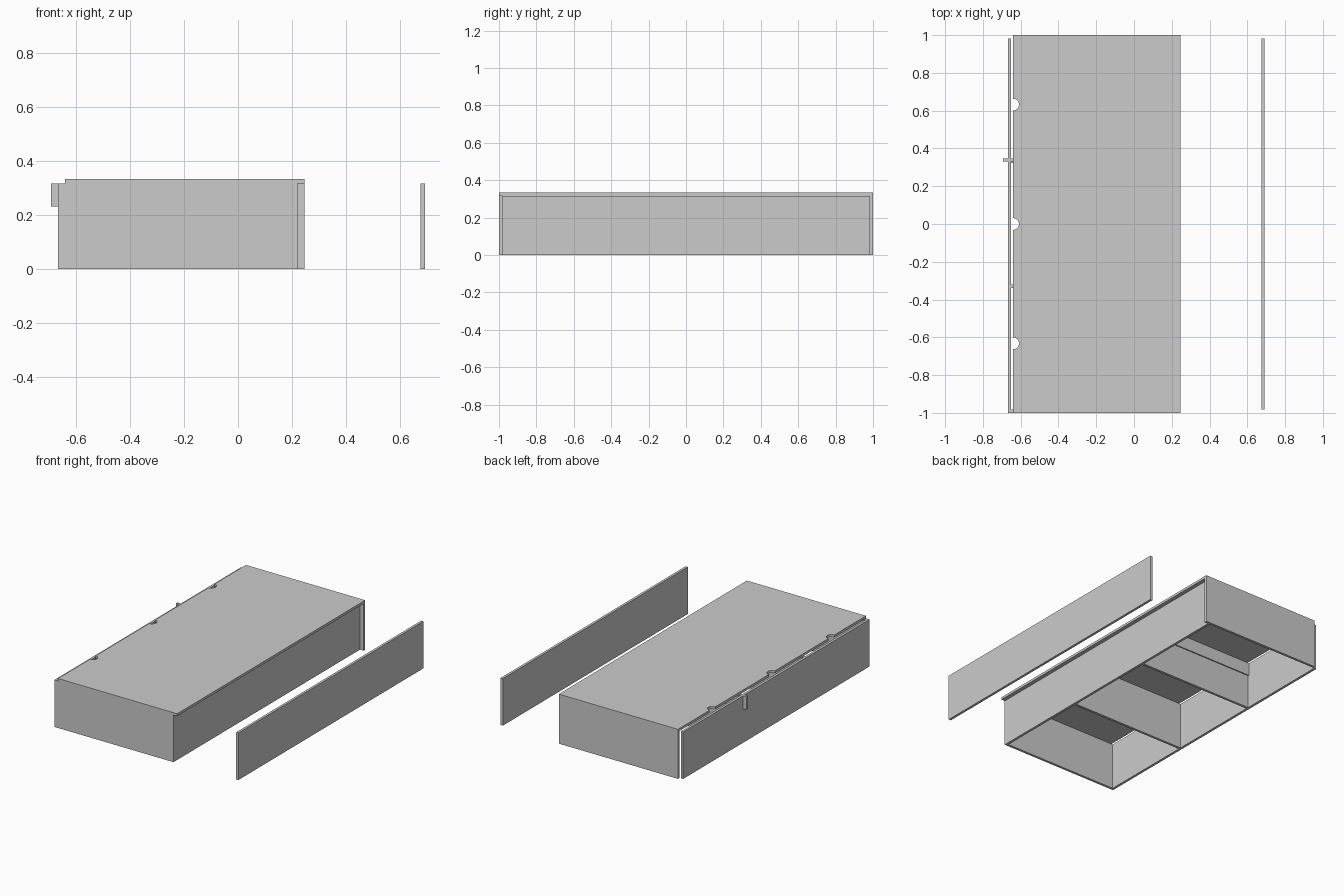
import bpy, bmesh, math

if "Cube" in bpy.data.objects:
    bpy.data.objects.remove(bpy.data.objects["Cube"])

T = 0.0167           # board thickness
H = 0.3333           # overall height
ZB = H - T           # underside of the top board
IN = 1 - T           # inner face of the end boards


def board(name, x, y, z):
    """Box from (min, max) ranges on each axis."""
    bm = bmesh.new()
    bmesh.ops.create_cube(bm, size=1)
    for v in bm.verts:
        v.co = [r[0] + (c + 0.5) * (r[1] - r[0]) for c, r in zip(v.co, (x, y, z))]
    finish(name, bm)


def finish(name, bm):
    bmesh.ops.recalc_face_normals(bm, faces=bm.faces)
    mesh = bpy.data.meshes.new(name)
    bm.to_mesh(mesh)
    bm.free()
    bpy.context.collection.objects.link(bpy.data.objects.new(name, mesh))


# Top board with three half-round finger notches along the left edge
x0, x1, radius, steps = -0.64, 0.247, 0.031, 16
outline = [(x0, -1), (x1, -1), (x1, 1), (x0, 1)]
for yc in (0.632, 0, -0.632):
    for i in range(steps + 1):
        a = math.pi / 2 - math.pi * i / steps
        outline.append((x0 + radius * math.cos(a), yc + radius * math.sin(a)))
bm = bmesh.new()
face = bm.faces.new([bm.verts.new((px, py, ZB)) for px, py in outline])
top = bmesh.ops.extrude_face_region(bm, geom=[face])["geom"]
bmesh.ops.translate(bm, vec=(0, 0, T),
                    verts=[g for g in top if isinstance(g, bmesh.types.BMVert)])
finish("top_board", bm)

# End boards, slightly offset from each other
board("front_end_board", (-0.667, 0.22), (-1, -IN), (0, ZB))
board("back_end_board", (-0.64, 0.247), (IN, 1), (0, ZB))

# Long boards: two on the case, one standing apart
for name, right in (("left_panel", -0.667 + T), ("right_panel", 0.22),
                    ("detached_panel", 0.692)):
    board(name, (right - T, right), (-IN, IN), (0, ZB))

# Inner dividers; the second has a separate upper rail poking through the left panel
inner = (-0.667 + T, 0.22 - T)
board("divider_front", inner, (-0.338, -0.338 + T), (0, ZB))
board("divider_back", inner, (0.322, 0.322 + T), (0, 0.23))
board("divider_rail", (-0.693, 0.161), (0.33, 0.33 + T), (0.23, ZB))
